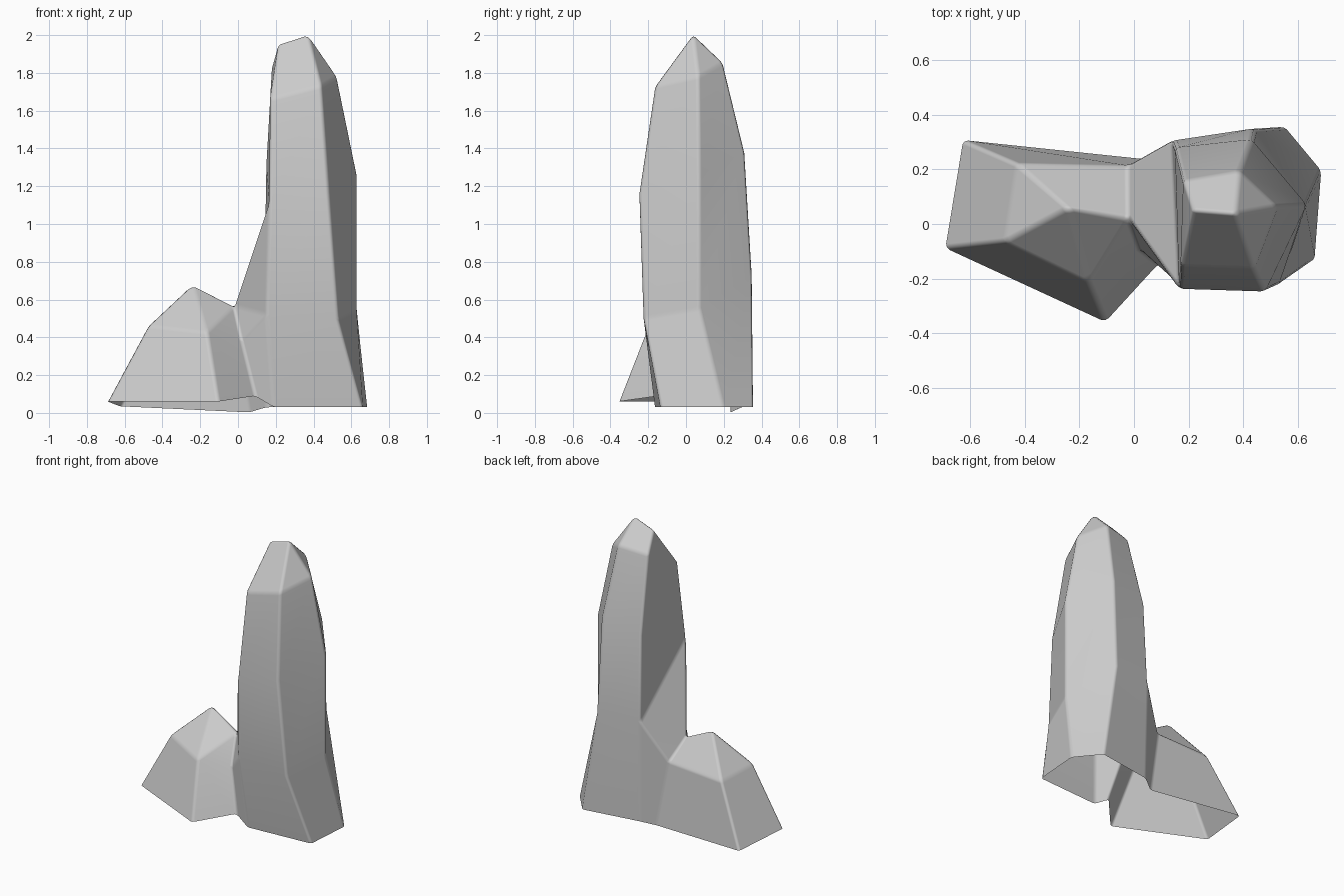
import bpy, bmesh

if "Cube" in bpy.data.objects:
    bpy.data.objects.remove(bpy.data.objects["Cube"])

bm = bmesh.new()


def ring(points):
    return [bm.verts.new(p) for p in points]


def loft(lower, upper):
    # quads between two open rings
    for i in range(len(lower) - 1):
        bm.faces.new((lower[i], lower[i + 1], upper[i + 1], upper[i]))


# Tall pillar rings: front left, front right, right, back right, back left
base = ring([(.19, -.165, .03), (.66, -.135, .03), (.685, .195, .03), (.55, .357, .03), (.15, .295, .03)])
low = ring([(.15, -.21, .52), (.53, -.225, .5), (.632, .07, .55), (.44, .35, .73), (.14, .305, .73)])
mid = ring([(.165, -.237, 1.12), (.48, -.247, 1.16), (.632, .07, 1.26), (.43, .31, 1.38), (.15, .28, 1.32)])
high = ring([(.17, -.155, 1.66), (.44, -.163, 1.73), (.525, .065, 1.78), (.385, .195, 1.855), (.18, .16, 1.83)])
for lo, hi in ((base, low), (low, mid), (mid, high)):
    loft(lo, hi)

# Slanted pillar tip
tip = ring([(.215, .05, 1.955), (.37, .037, 2.005)])
fl, fr, rt, br, bl = high
for f in ((fl, fr, tip[1], tip[0]), (fr, rt, tip[1]), (rt, br, tip[1]),
          (tip[0], tip[1], br, bl), (fl, tip[0], bl)):
    bm.faces.new(f)

# Small rock rings: crease front, front, left, back left, crease back
foot = ring([(.09, -.145, .09), (-.105, -.358, .06), (-.69, -.088, .06), (-.625, .307, .035), (.06, .235, .003)])
shoulder = ring([(.02, -.09, .38), (-.165, -.215, .425), (-.475, -.065, .46), (-.43, .222, .435), (-.02, .215, .46)])
loft(foot, shoulder)
peak, saddle = ring([(-.24, .06, .68), (-.02, .02, .565)])
v, a, c, d, k = shoulder
for f in ((a, c, peak), (c, d, peak), (d, k, saddle, peak), (a, peak, saddle), (a, saddle, v)):
    bm.faces.new(f)

# Left side of the pillar, flaring into the rock
for f in ((mid[0], mid[4], high[4], high[0]),
          (low[4], mid[4], mid[0]),
          (low[4], mid[0], saddle),
          (low[0], saddle, mid[0]),
          (low[0], v, saddle),
          (base[0], foot[0], v, low[0]),
          (low[4], saddle, k),
          (base[4], low[4], k, foot[4])):
    bm.faces.new(f)

bmesh.ops.recalc_face_normals(bm, faces=bm.faces)
mesh = bpy.data.meshes.new("rock_formation")
bm.to_mesh(mesh)
bm.free()
rock = bpy.data.objects.new("rock_formation", mesh)
bpy.context.collection.objects.link(rock)
mesh.shade_smooth()

# Softly worn edges
bevel = rock.modifiers.new("worn_edges", 'BEVEL')
bevel.width = .016
bevel.segments = 2
bevel.limit_method = 'ANGLE'
bevel.angle_limit = .2
bevel.harden_normals = True
